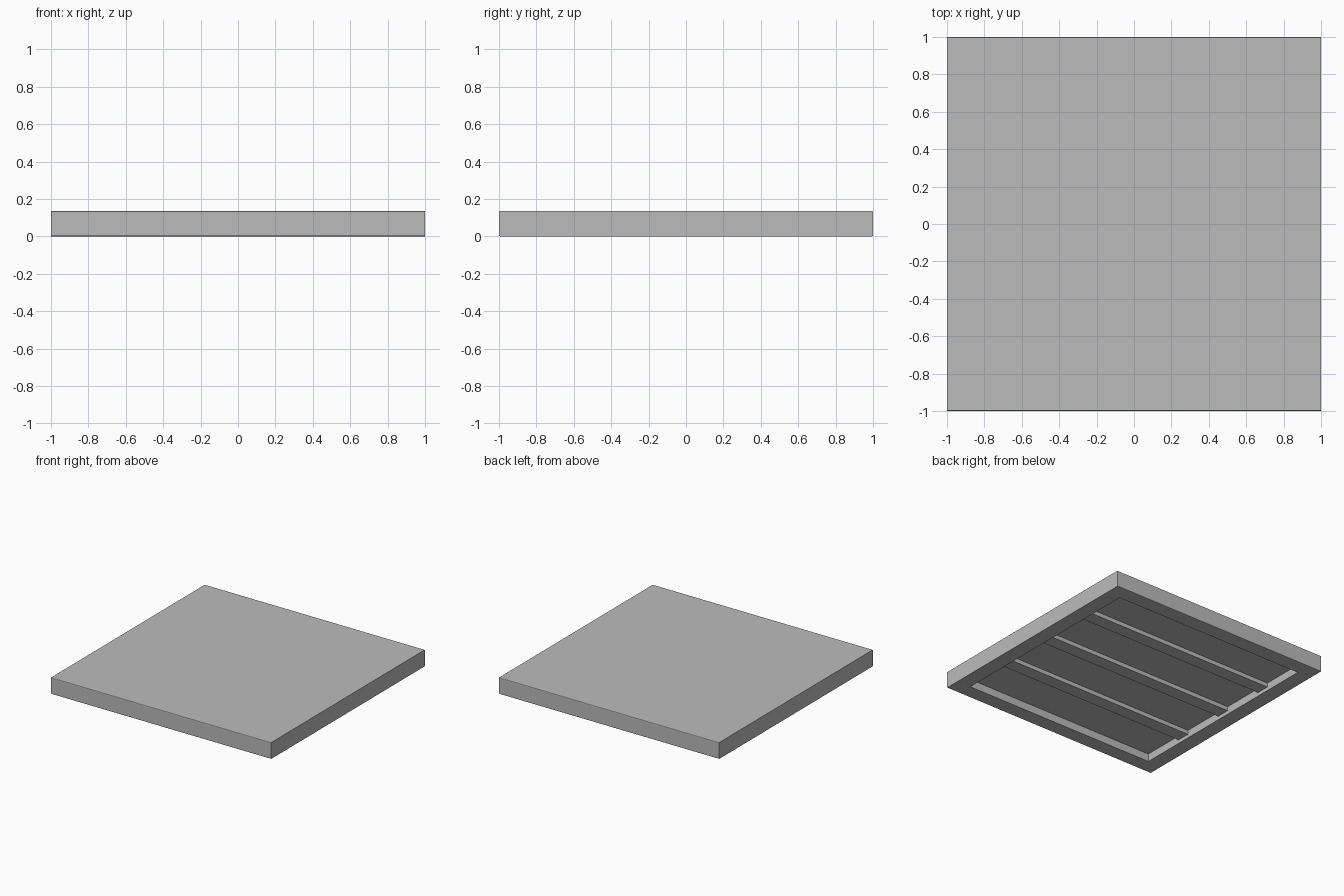
import bpy
import bmesh
from mathutils import Vector

if "Cube" in bpy.data.objects:
    bpy.data.objects.remove(bpy.data.objects["Cube"], do_unlink=True)

HEIGHT = 0.135
RIM = 0.125
RECESS = 0.064
SLAT_WIDTH = 0.11
SLAT_BOTTOM = 0.03
EDGE = 0.006

grey = bpy.data.materials.new("plain grey")
grey.use_nodes = True
colour = (0.5, 0.5, 0.5, 1)
grey.diffuse_color = colour
grey.node_tree.nodes["Principled BSDF"].inputs["Base Color"].default_value = colour


def add_box(bm, size, centre):
    verts = bmesh.ops.create_cube(bm, size=1)["verts"]
    bmesh.ops.scale(bm, vec=size, verts=verts)
    bmesh.ops.translate(bm, vec=centre, verts=verts)


def finish(name, bm):
    mesh = bpy.data.meshes.new(name)
    bm.to_mesh(mesh)
    bm.free()
    mesh.materials.append(grey)
    obj = bpy.data.objects.new(name, mesh)
    bpy.context.collection.objects.link(obj)
    return obj


# Slab with softened front and back edges
bm = bmesh.new()
add_box(bm, (2, 2, HEIGHT), (0, 0, HEIGHT / 2))
long_edges = [e for e in bm.edges
              if abs(e.verts[0].co.x - e.verts[1].co.x) > 1]
bmesh.ops.bevel(bm, geom=long_edges, offset=EDGE, segments=2, profile=0.5,
                affect='EDGES')

# Recessed underside, leaving a raised rim
bm.normal_update()
under = min(bm.faces, key=lambda f: f.calc_center_median().z)
bmesh.ops.inset_region(bm, faces=[under], thickness=RIM, use_even_offset=True)
for v in under.verts:
    v.co.y = (1 - RIM) * (1 if v.co.y > 0 else -1)
floor = bmesh.ops.extrude_face_region(bm, geom=[under])["geom"]
bmesh.ops.translate(bm, vec=Vector((0, 0, RECESS)),
                    verts=[g for g in floor if isinstance(g, bmesh.types.BMVert)])
if under.is_valid:
    bmesh.ops.delete(bm, geom=[under], context='FACES_ONLY')
bmesh.ops.recalc_face_normals(bm, faces=bm.faces)
finish("slab", bm)

# Three evenly spaced slats across the recess
inner = 2 * (1 - RIM)
spacing = (inner - 3 * SLAT_WIDTH) / 4 + SLAT_WIDTH
for name, step in (("back_slat", 1), ("middle_slat", 0), ("front_slat", -1)):
    bm = bmesh.new()
    top = RECESS + 0.01
    add_box(bm, (inner + 0.01, SLAT_WIDTH, top - SLAT_BOTTOM),
            (0, step * spacing, (top + SLAT_BOTTOM) / 2))
    finish(name, bm)
